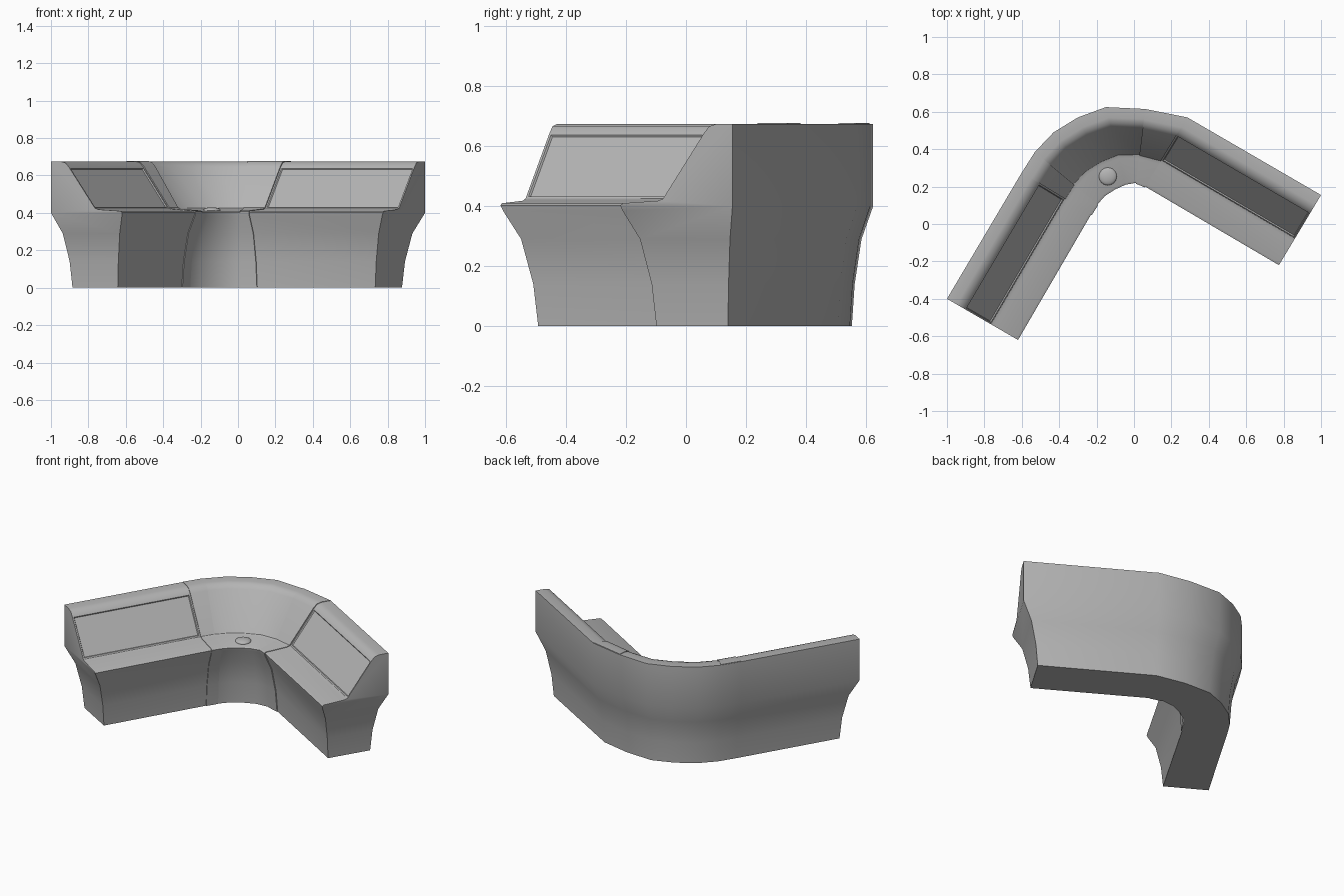
import bpy, bmesh, math
from mathutils import Vector

if "Cube" in bpy.data.objects:
    bpy.data.objects.remove(bpy.data.objects["Cube"])

# Plan of the bench: (back edge point, front seat edge point) at each station
STATIONS = [((-1, -.40), (-.62, -.62)), ((-.60, .275), (-.23, .05)),
            ((-.53, .385), (-.195, .105)), ((-.43, .49), (-.155, .15)),
            ((-.30, .57), (-.10, .185)), ((-.15, .625), (-.045, .21)),
            ((.06, .615), (.01, .22)), ((.285, .57), (.06, .20)),
            ((1, .155), (.775, -.22))]
DEPTH = .437
# Cross-section: (distance from back, height)
PROFILE = [(.075, 0), (.065, .14), (.041, .29), (0, .40), (0, .675),
           (.06, .675), (.09, .667), (.11, .645), (.27, .425), (.29, .418),
           (.425, .41), (.437, .403), (.432, .385), (.391, .29),
           (.364, .14), (.353, 0)]
SLOPE = 7  # profile edge that forms the backrest
# End walls are split at the heights where they bend
CAP = [(0, 1, 14, 15), (1, 2, 13, 14), (2, 3, 11, 12, 13),
       (3, 8, 9, 10, 11), (3, 4, 5, 6, 7, 8)]
TAPER = [(0, 1), (.14, .87), (.29, .55), (.40, 0)]

grey = bpy.data.materials.new("bench_grey")
grey.diffuse_color = (.46, .46, .46, 1)
grey.use_nodes = True
grey.node_tree.nodes["Principled BSDF"].inputs["Base Color"].default_value = grey.diffuse_color


def end_taper(z):
    """How far the end walls pull in at height z."""
    for (z0, t0), (z1, t1) in zip(TAPER, TAPER[1:]):
        if z <= z1:
            return .098 * (t0 + (t1 - t0) * (z - z0) / (z1 - z0))
    return 0


def finish(ob):
    ob.data.materials.append(grey)
    bpy.ops.object.select_all(action='DESELECT')
    ob.select_set(True)
    bpy.context.view_layer.objects.active = ob
    bpy.ops.object.shade_smooth_by_angle(angle=math.radians(34))


def loft(name, stations, profile, tapered=False, panels=()):
    bm = bmesh.new()
    rings = []
    last = len(stations) - 1
    for i, (back, front) in enumerate(stations):
        b, f = Vector(back), Vector(front)
        pull = Vector((0, 0))
        if tapered and i in (0, last):
            nb = Vector(stations[1 if i == 0 else last - 1][0])
            pull = (nb - b).normalized()
        ring = []
        for u, z in profile:
            p = b.lerp(f, u / DEPTH) + pull * end_taper(z)
            ring.append(bm.verts.new((p.x, p.y, z)))
        rings.append(ring)
    inset = []
    n = len(profile)
    for i, (a, c) in enumerate(zip(rings, rings[1:])):
        for j in range(n):
            k = (j + 1) % n
            face = bm.faces.new((a[j], a[k], c[k], c[j]))
            if j == SLOPE and i in panels:
                inset.append(face)
    for ring in (rings[0], rings[-1]):
        for part in CAP:
            bm.faces.new([ring[j] for j in part])
    bmesh.ops.recalc_face_normals(bm, faces=bm.faces[:])
    if inset:
        bmesh.ops.inset_individual(bm, faces=inset, thickness=.012, depth=0)
        bmesh.ops.inset_individual(bm, faces=inset, thickness=.006, depth=-.006)
    me = bpy.data.meshes.new(name)
    bm.to_mesh(me)
    bm.free()
    ob = bpy.data.objects.new(name, me)
    bpy.context.collection.objects.link(ob)
    finish(ob)


# Bench body with recessed backrest panels on both straight arms
loft("bench_body", STATIONS, PROFILE, True, (0, len(STATIONS) - 2))

# Slightly raised collars where the arms meet the corner
raised = [(u + (.005 if u > .1 else .003), z + (.003 if z > .4 else 0))
          for u, z in PROFILE]
loft("left_collar", STATIONS[1:3], raised)
loft("right_collar", STATIONS[6:8], raised)

# Low round button on the corner seat
bpy.ops.mesh.primitive_uv_sphere_add(segments=24, ring_count=12, radius=1,
                                     location=(-.14, .255, .413))
button = bpy.context.object
button.name = "seat_button"
button.scale = (.048, .048, .017)
finish(button)
